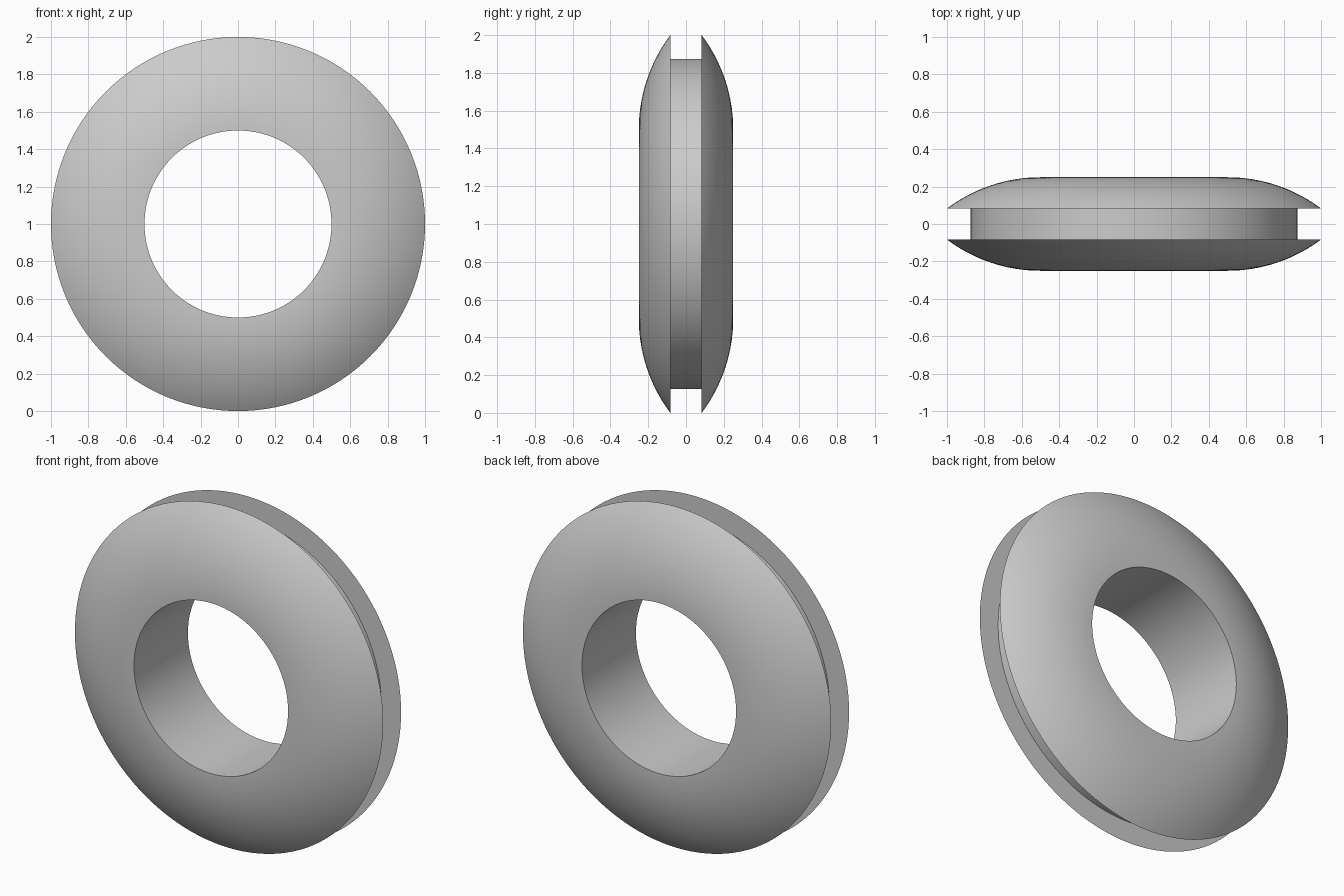
import bpy
import math

cube = bpy.data.objects.get("Cube")
if cube:
    bpy.data.objects.remove(cube, do_unlink=True)

SEGMENTS = 128
HOLE, RIM, GROOVE = 0.5, 1.0, 0.873
HALF_DEPTH, HALF_SLOT = 0.25, 0.083

# Plain grey rubber
rubber = bpy.data.materials.new("grey rubber")
rubber.use_nodes = True
grey = (0.6, 0.6, 0.6, 1.0)
rubber.diffuse_color = grey
rubber.node_tree.nodes["Principled BSDF"].inputs["Base Color"].default_value = grey

# Half profile (radius, depth): domed flange as an arc, then the slot wall
drop, width = HALF_DEPTH - HALF_SLOT, RIM - HOLE
arc_radius = (width ** 2 + drop ** 2) / (2 * drop)
sweep = math.asin(width / arc_radius)
STEPS = 20
half = []
for i in range(STEPS + 1):
    a = sweep * i / STEPS
    half.append((HOLE + arc_radius * math.sin(a),
                 HALF_DEPTH - arc_radius * (1 - math.cos(a))))
half.append((GROOVE, HALF_SLOT))

# Mirror to the front side for a closed cross-section
profile = half + [(r, -d) for r, d in reversed(half)]

# Revolve the cross-section around the y axis
count = len(profile)
verts, faces = [], []
for s in range(SEGMENTS):
    t = 2 * math.pi * s / SEGMENTS
    verts += [(r * math.sin(t), d, RIM + r * math.cos(t)) for r, d in profile]
    n = (s + 1) % SEGMENTS
    for k in range(count):
        m = (k + 1) % count
        faces.append((s * count + k, s * count + m, n * count + m, n * count + k))

mesh = bpy.data.meshes.new("grommet_ring")
mesh.from_pydata(verts, [], faces)
mesh.materials.append(rubber)
ring = bpy.data.objects.new("grommet_ring", mesh)
bpy.context.collection.objects.link(ring)

# Consistent outward normals and smooth shading with crisp rims
bpy.ops.object.select_all(action="DESELECT")
ring.select_set(True)
bpy.context.view_layer.objects.active = ring
bpy.ops.object.mode_set(mode="EDIT")
bpy.ops.mesh.select_all(action="SELECT")
bpy.ops.mesh.normals_make_consistent(inside=False)
bpy.ops.object.mode_set(mode="OBJECT")
bpy.ops.object.shade_smooth_by_angle(angle=math.radians(35))
